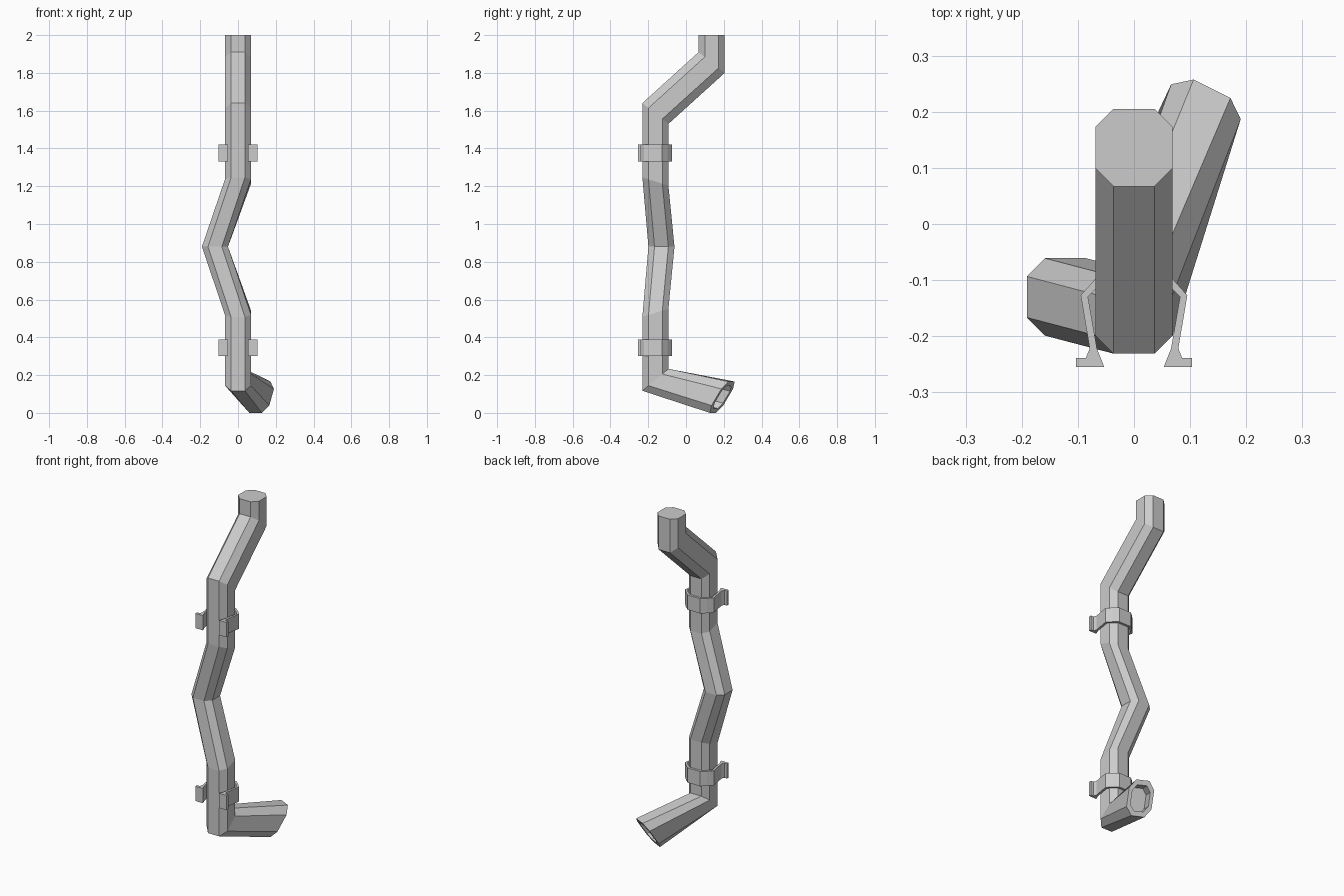
import bpy
from mathutils import Vector

cube = bpy.data.objects.get("Cube")
if cube:
    bpy.data.objects.remove(cube, do_unlink=True)

# Single galvanised metal colour
metal = bpy.data.materials.new("light_grey_metal")
metal.use_nodes = True
GREY = (0.6, 0.6, 0.6, 1)
metal.diffuse_color = GREY
metal.node_tree.nodes["Principled BSDF"].inputs["Base Color"].default_value = GREY

R = 0.069   # half width of the pipe
C = 0.53    # corner position of the chamfered square section
OCTAGON = [(1, -C), (1, C), (C, 1), (-C, 1), (-1, C), (-1, -C), (-C, -1), (C, -1)]


def add_object(name, verts, faces):
    mesh = bpy.data.meshes.new(name)
    mesh.from_pydata(verts, [], faces)
    mesh.materials.append(metal)
    mesh.validate()
    obj = bpy.data.objects.new(name, mesh)
    bpy.context.collection.objects.link(obj)
    bpy.context.view_layer.objects.active = obj
    for other in bpy.context.selected_objects:
        other.select_set(False)
    obj.select_set(True)
    bpy.ops.object.mode_set(mode='EDIT')
    bpy.ops.mesh.select_all(action='SELECT')
    bpy.ops.mesh.normals_make_consistent(inside=False)
    bpy.ops.object.mode_set(mode='OBJECT')
    return obj


def section(centre, side, up):
    return [Vector(centre) + side * u + up * v for u, v in OCTAGON]


def mitre(x, y, z, tilt=0):
    return section((x, y, z), Vector((R, 0, 0)), Vector((0, R, tilt)))


# Downpipe: mitred octagonal sections from the top to the spout
rings = [
    mitre(0, 0.136, 2),
    mitre(0, 0.136, 1.855, -0.055),
    mitre(0, -0.162, 1.585, -0.055),
    mitre(0, -0.162, 1.225, -0.022),
    mitre(-0.122, -0.13, 0.88),
    mitre(0, -0.162, 0.53, 0.022),
    mitre(0, -0.162, 0.175, 0.058),
]

# Spout: slanted mouth, then an inset rim and a recessed floor
mouth = Vector((0.116, 0.192, 0.083))
side, up = Vector((0.062, -0.031, 0)), Vector((0.023, 0.049, 0.083))
inward = Vector((-0.02, -0.06, 0.017))
rings += [section(mouth, side, up),
          section(mouth, side * 0.72, up * 0.72),
          section(mouth + inward, side * 0.72, up * 0.72)]

verts = [v for ring in rings for v in ring]
faces = [tuple(range(8)), tuple(range(len(verts) - 8, len(verts)))]
for r in range(len(rings) - 1):
    for i in range(8):
        j = (i + 1) % 8
        faces.append((r * 8 + i, r * 8 + j, r * 8 + 8 + j, r * 8 + 8 + i))
add_object("downpipe", verts, faces)

# Clamp: half outline pairs (outer, inner) from the foot around the back
outer = [(0.103, -0.255), (0.103, -0.239), (0.086, -0.239), (0.079, -0.222),
         (0.095, -0.127), (0.069, -0.098), (0.041, -0.075)]
inner = [(0.036, -0.089), (0.061, -0.108), (0.082, -0.13), (0.066, -0.222),
         (0.053, -0.255)]


def clamp(name, low, high):
    def flip(points):
        return [(-x, y) for x, y in reversed(points)]
    loop = outer + flip(outer) + flip(inner) + inner
    n = len(loop)
    pts = [(x, y, z) for z in (low, high) for x, y in loop]
    walls = [(i, (i + 1) % n, n + (i + 1) % n, n + i) for i in range(n)]
    add_object(name, pts, [tuple(range(n)), tuple(range(n, 2 * n))] + walls)


clamp("lower_clamp", 0.3, 0.388)
clamp("upper_clamp", 1.332, 1.42)
